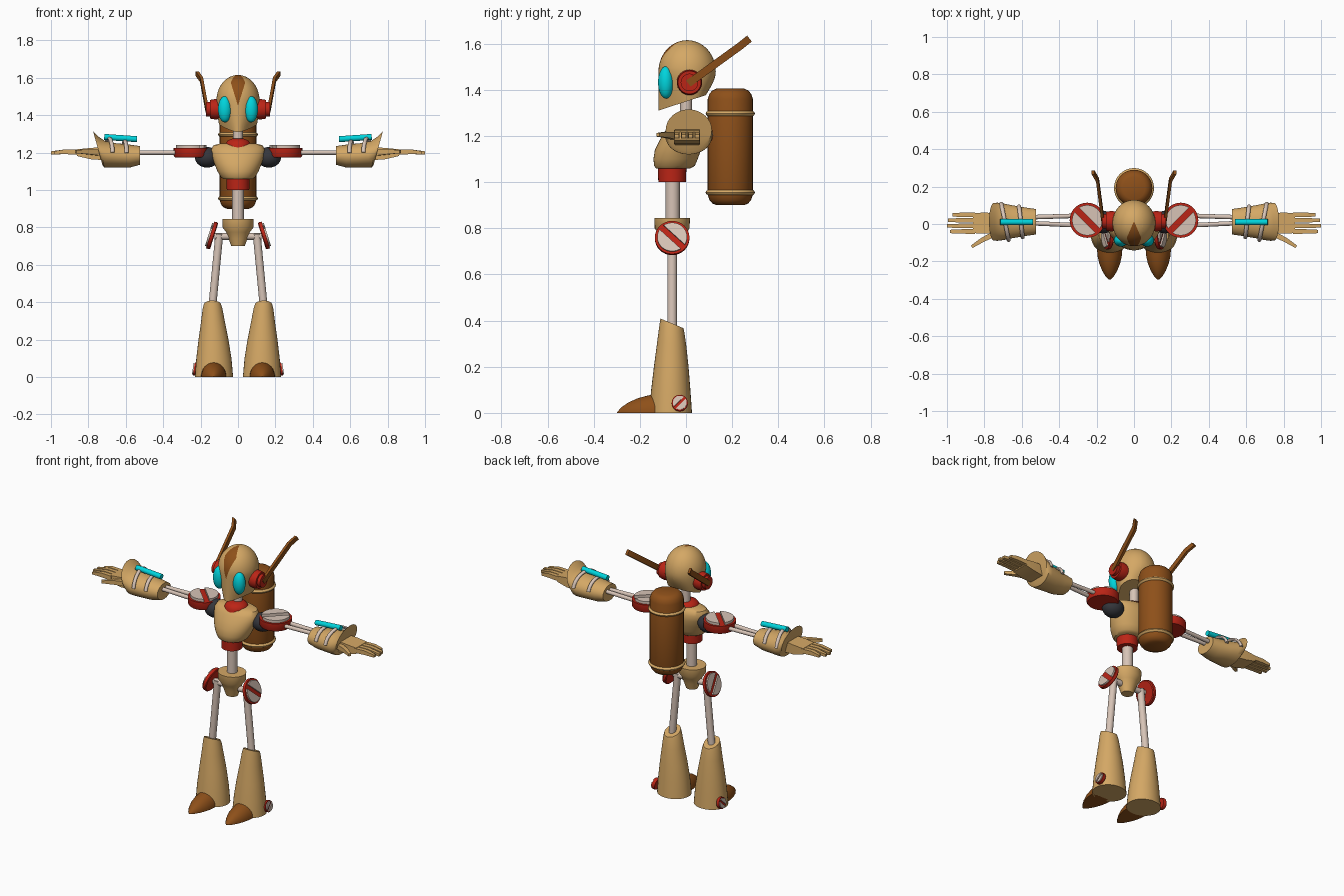
import bpy, bmesh
from math import pi, sin, cos, asin, radians
from mathutils import Vector as V

cube = bpy.data.objects.get("Cube")
if cube:
    bpy.data.objects.remove(cube, do_unlink=True)


def material(name, rgb):
    m = bpy.data.materials.new(name)
    m.use_nodes = True
    m.diffuse_color = (*rgb, 1)
    m.node_tree.nodes["Principled BSDF"].inputs["Base Color"].default_value = (*rgb, 1)
    return m


tan = material("tan", (.66, .39, .13))
brown = material("brown", (.27, .08, .01))
red = material("red", (.5, .018, .008))
cyan = material("cyan", (0, .66, .72))
pale = material("pale_beige", (.68, .55, .47))
dark = material("dark_grey", (.035, .037, .045))


def loft(name, mat, rings, both=False):
    """Skin a list of equal point rings and cap the ends; both adds the mirrored twin."""
    for side, s in (("left_", 1), ("right_", -1)) if both else (("", 1),):
        bm = bmesh.new()
        vs = [[bm.verts.new((s * p[0], p[1], p[2])) for p in r] for r in rings]
        n = len(vs[0])
        for a, b in zip(vs, vs[1:]):
            for i in range(n):
                j = (i + 1) % n
                bm.faces.new((a[i], a[j], b[j], b[i]))
        bm.faces.new(vs[0])
        bm.faces.new(vs[-1])
        bmesh.ops.recalc_face_normals(bm, faces=bm.faces)
        me = bpy.data.meshes.new(side + name)
        bm.to_mesh(me)
        bm.free()
        me.materials.append(mat)
        me.shade_smooth()
        me.set_sharp_from_angle(angle=radians(38))
        ob = bpy.data.objects.new(side + name, me)
        bpy.context.collection.objects.link(ob)
    return ob


def ring(c, u, v, n=32):
    c, u, v = V(c), V(u), V(v)
    return [c + u * cos(2 * pi * i / n) + v * sin(2 * pi * i / n) for i in range(n)]


def turned(name, mat, base, axis, profile, both=False, squash=1):
    """Profile of (distance along axis, radius)."""
    a = V(axis).normalized()
    u = V((1, 0, 0)) if abs(a.x) < .7 else V((0, 1, 0))
    u = (u - a * u.dot(a)).normalized()
    v = a.cross(u) * squash
    return loft(name, mat, [ring(V(base) + a * h, u * r, v * r) for h, r in profile], both)


def tube(name, mat, p, q, r, both=False):
    d = V(q) - V(p)
    return turned(name, mat, p, d, [(0, r), (d.length, r)], both)


def ball(name, mat, c, rx, ry, rz, both=False):
    prof = [(-rz * cos(pi * i / 16), rx * max(sin(pi * i / 16), .01)) for i in range(17)]
    return turned(name, mat, c, (0, 0, 1), prof, both, ry / rx)


def rect(c, u, v):
    c, u, v = V(c), V(u), V(v)
    return [c + u + v, c - u + v, c - u - v, c + u - v]


def badge(name, c, normal, stripe, r, thick, raised):
    """Red disc with two pale raised segments leaving a red diagonal stripe."""
    n = V(normal).normalized()
    u = V(stripe)
    u = (u - n * u.dot(n)).normalized()
    v = n.cross(u)
    c = V(c)
    turned(name + "_disc", red, c - n * thick / 2, n, [(0, r * .93), (.2 * thick, r), (thick, r)], True)
    R, a0 = r * .86, asin(.2)
    for k, sgn in (("upper", 1), ("lower", -1)):
        arc = [a0 + (pi - 2 * a0) * i / 20 for i in range(21)]
        seg = [c + n * thick / 2 + (u * cos(a) + v * sin(a) * sgn) * R for a in arc]
        loft(f"{name}_{k}_plate", pale, [seg, [p + n * raised for p in seg]], True)


# Head: dome above, pointed chin below with a sloping underside
rings = []
angles = [2 * pi * i / 48 for i in range(48)]
for k in range(7):
    t = 1 - k / 6
    pts = []
    for a in angles:
        front, back = max(0, -sin(a)), max(0, sin(a))
        x = .115 * cos(a) * (1 - .5 * t * front) * (1 - .12 * t * t)
        y = .005 + .124 * sin(a) * (1 - .35 * t * t * back)
        z = 1.48 - t * (1.48 - 1.349 - .325 * y)
        pts.append((x, y, z))
    rings.append(pts)
for k in range(1, 15):
    e = pi / 2 * k / 14.2
    rings.append([(.115 * cos(a) * cos(e), .005 + .124 * sin(a) * cos(e), 1.48 + .135 * sin(e)) for a in angles])
head = loft("head", tan, rings)

# Forehead diamond, cut into the head surface
head.data.materials.append(brown)
bm = bmesh.new()
bm.from_mesh(head.data)
for s in (1, -1):
    for co, no in (((0, .015, 0), (s, .435, 0)), ((0, 0, 1.45), (s, 0, -.31))):
        bmesh.ops.bisect_plane(bm, geom=bm.verts[:] + bm.edges[:] + bm.faces[:],
                               plane_co=co, plane_no=no, dist=1e-5)
for f in bm.faces:
    c = f.calc_center_median()
    f.material_index = int(abs(c.x) < min(.435 * (.015 - c.y), .31 * (c.z - 1.45)))
bm.to_mesh(head.data)
bm.free()

# Eyes, ears and antennae
ball("eye", cyan, (.07, -.087, 1.432), .037, .034, .07, True)
turned("ear", red, (.09, .015, 1.432), (1, 0, 0),
       [(0, .05), (.03, .055), (.06, .05), (.06, .038), (.08, .038)], True)
loft("antenna", brown, [rect(p, (.008, 0, 0), (0, -.01, .013)) for p in
     ((.165, .01, 1.427), (.195, .235, 1.59), (.218, .275, 1.622))], True)

# Neck, collar, torso, waist and spine
tube("neck", pale, (0, 0, 1.22), (0, 0, 1.4), .026)
turned("collar", red, (0, -.015, 1.2), (0, 0, 1), [(0, .07), (.045, .069), (.065, .055), (.075, .03)])
loft("torso", tan, [ring((0, cy, z), (rx, 0, 0), (0, ry, 0), 40) for z, cy, rx, ry in (
    (1.06, -.055, .08, .075), (1.07, -.05, .092, .088), (1.1, -.045, .11, .096), (1.14, -.035, .126, .1),
    (1.18, -.02, .14, .095), (1.215, -.01, .145, .085), (1.24, -.005, .13, .07), (1.25, 0, .09, .055))])
turned("waist", red, (0, -.06, 1), (0, 0, 1), [(0, .06), (.08, .062)])
tube("spine", pale, (0, -.058, .8), (0, -.058, 1.02), .031)

# Pelvis, hip bar and legs
turned("pelvis", tan, (0, -.06, .7), (0, 0, 1),
       [(0, .036), (.04, .05), (.075, .064), (.1, .082), (.145, .084)], squash=.92)
tube("hip_bar", pale, (-.125, -.06, .752), (.125, -.06, .752), .018)
tube("leg", pale, (.1, -.06, .765), (.138, -.06, .37), .021, True)
badge("hip", (.138, -.06, .757), (.95, 0, .3), (0, 1, -1), .075, .022, .009)

# Boots with slanted tops, toes and ankle badges
boot = []
for z, x, y, rx, ry, slant in ((0, .128, -.067, .102, .093, 0), (.1, .129, -.066, .094, .085, 0),
                               (.2, .131, -.064, .08, .075, 0), (.3, .134, -.062, .063, .063, .1),
                               (.365, .136, -.061, .053, .054, .3), (.388, .137, -.061, .046, .05, .42)):
    boot.append([(p.x, p.y, z - slant * (p.y - y)) for p in ring((x, y, z), (rx, 0, 0), (0, ry, 0))])
loft("boot", tan, boot, True)
half = [pi * i / 16 for i in range(17)]
loft("toe", brown, [[(.13 + w * cos(a), y, h * sin(a)) for a in half] for y, w, h in (
    (-.13, .068, .082), (-.17, .065, .074), (-.21, .056, .063), (-.25, .04, .045),
    (-.28, .022, .024), (-.298, .005, .004))], True)
badge("ankle", (.226, -.027, .042), (.97, 0, .15), (0, 1, 1), .035, .02, .006)

# Shoulders and arm rods
ball("shoulder_joint", dark, (.165, .01, 1.175), .065, .06, .055, True)
badge("shoulder", (.25, .02, 1.2), (0, 0, 1), (1, 1, 0), .094, .05, .016)
for k, y0, y1 in (("front", -.008, .005), ("back", .045, .036)):
    tube(k + "_arm_rod", pale, (.28, y0, 1.2), (.56, y1, 1.2), .012, True)

# Forearm cuff, flaring to a slanted open end
cuff = []
for xb, xt, ry, lo, hi in ((.525, .525, .068, 1.135, 1.235), (.58, .58, .076, 1.12, 1.243),
                           (.64, .65, .087, 1.12, 1.25), (.69, .71, .098, 1.12, 1.262),
                           (.715, .745, .102, 1.12, 1.285), (.725, .775, .1, 1.135, 1.315)):
    cuff.append([(xb + (xt - xb) * (p.z - lo) / (hi - lo), p.y, p.z) for p in
                 ring((0, .012, (lo + hi) / 2), (0, ry, 0), (0, 0, (hi - lo) / 2))])
loft("forearm", tan, cuff, True)

# Gauge tube and the straps that hold it
tube("arm_gauge", cyan, (.54, .01, 1.272), (.715, .01, 1.284), .016, True)
for k, x, lean, ry, top in (("inner", .605, .01, .085, 1.262), ("outer", .69, .02, .1, 1.277)):
    strap = []
    for i in range(13):
        a = radians(10 + 160 * i / 12)
        rad = V((0, cos(a), sin(a)))
        c = (x + lean * cos(a), .012 + ry * cos(a), 1.185 + (top - 1.185) * sin(a))
        strap.append(ring(c, (.011, 0, 0), rad * .009, 10))
    loft(k + "_strap", pale, strap, True)


# Hand
def bar(name, sections):
    loft(name, tan, [rect((x, y, z), (0, w, 0), (0, 0, h)) for x, y, z, w, h in sections], True)


bar("palm", [(.72, .005, 1.195, .05, .035), (.79, .005, 1.195, .056, .03), (.86, .005, 1.2, .054, .018)])
for k, y, tip in (("index", -.04, .985), ("middle", -.01, 1), ("ring", .02, .995), ("little", .049, .97)):
    bar(k + "_finger", [(.85, y, 1.202, .0125, .014), (.92, y, 1.205, .012, .013), (tip, y, 1.199, .009, .008)])
loft("thumb", tan, [rect(p, V((.55, .8, 0)) * w, (0, 0, w)) for p, w in
     (((.74, -.05, 1.2), .016), ((.81, -.085, 1.205), .013), ((.868, -.122, 1.205), .008))], True)

# Back canister with bands
turned("back_canister", brown, (0, .192, .9), (0, 0, 1),
       [(0, .06), (.008, .078), (.022, .09), (.045, .098), (.46, .098), (.483, .09), (.497, .078), (.505, .06)])
for k, z in (("lower", .955), ("upper", 1.297)):
    turned(k + "_canister_band", tan, (0, .192, z), (0, 0, 1),
           [(-.012, .096), (-.007, .104), (0, .107), (.007, .104), (.012, .096)])
